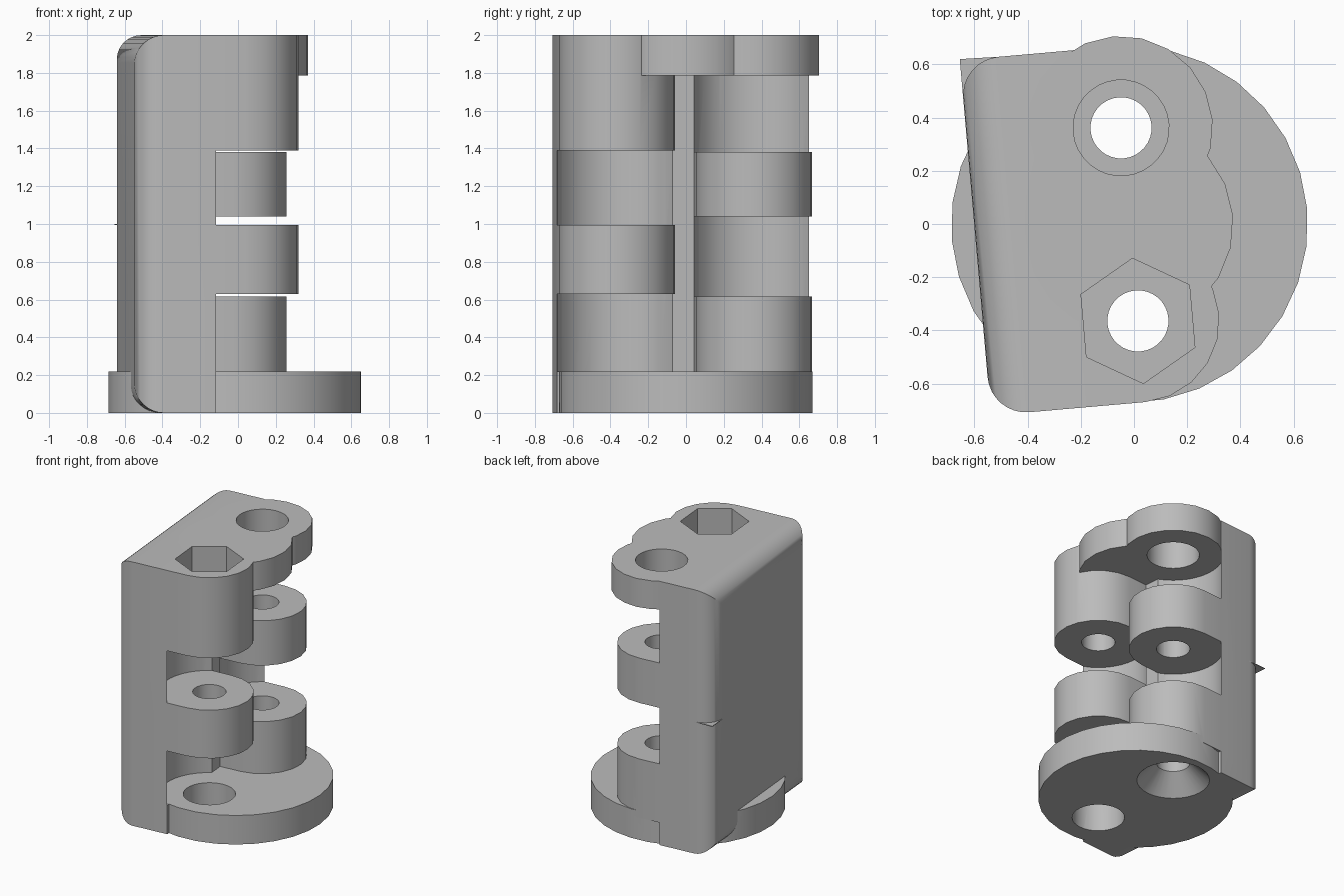
import bpy, bmesh
from math import radians, sin, cos, pi

default = bpy.data.objects.get("Cube")
if default:
    bpy.data.objects.remove(default, do_unlink=True)

grey = bpy.data.materials.new("plain_grey")
grey.use_nodes = True
COLOUR = (0.5, 0.5, 0.5, 1)
grey.diffuse_color = COLOUR
grey.node_tree.nodes["Principled BSDF"].inputs["Base Color"].default_value = COLOUR

TURN = radians(5)               # whole part is turned slightly about z
AXIS_X, AXIS_Y = -0.017, 0.364  # pin axes at +/- AXIS_Y
HALF_W, LEFT, FACE = 0.67, -0.598, -0.175
KNUCKLE_R, CLEAR_R, BOLT_R, HEAD_R = 0.306, 0.345, 0.115, 0.18
BASE_TOP, CAP_BOTTOM, TOP = 0.22, 1.785, 2.0


def finish(name, bm):
    bmesh.ops.recalc_face_normals(bm, faces=bm.faces)
    mesh = bpy.data.meshes.new(name)
    bm.to_mesh(mesh)
    bm.free()
    mesh.materials.append(grey)
    obj = bpy.data.objects.new(name, mesh)
    obj.rotation_euler.z = TURN
    bpy.context.collection.objects.link(obj)
    return obj


def prism(name, outline, z0, z1):
    bm = bmesh.new()
    face = bm.faces.new([bm.verts.new((x, y, z0)) for x, y in outline])
    extruded = bmesh.ops.extrude_face_region(bm, geom=[face])
    for item in extruded["geom"]:
        if isinstance(item, bmesh.types.BMVert):
            item.co.z = z1
    return finish(name, bm)


def arc(x, y, r, start, end, steps):
    angles = [start + (end - start) * i / steps for i in range(steps + 1)]
    return [(x + r * cos(a), y + r * sin(a)) for a in angles]


def disc(name, y, r, z0, z1, sides=32, start=0.0):
    return prism(name, arc(AXIS_X, y, r, start, start + 2 * pi, sides)[:-1], z0, z1)


def combine(target, tool, operation):
    mod = target.modifiers.new(operation, "BOOLEAN")
    mod.operation, mod.solver, mod.object = operation, "EXACT", tool
    bpy.context.view_layer.objects.active = target
    bpy.ops.object.modifier_apply(modifier=mod.name)
    bpy.data.objects.remove(tool, do_unlink=True)


# Mounting block, rounded around its left face
bm = bmesh.new()
bmesh.ops.create_cube(bm, size=1)
for v in bm.verts:
    v.co = (FACE if v.co.x > 0 else LEFT, 2 * HALF_W * v.co.y, TOP * (v.co.z + 0.5))
outer = [e for e in bm.edges if all(v.co.x < FACE - 0.1 for v in e.verts)]
bmesh.ops.bevel(bm, geom=outer, offset=0.145, segments=8, profile=0.5, affect="EDGES")
body = finish("hinge_body", bm)

# Curved clearances for the mating knuckles
for side, z0, z1 in ((-1, BASE_TOP, 0.63), (-1, 0.995, 1.39),
                     (1, 0.615, 1.04), (1, 1.38, CAP_BOTTOM)):
    combine(body, disc("clearance", side * AXIS_Y, CLEAR_R, z0, z1, 40), "DIFFERENCE")

# Knuckles: half round with a straight root into the block
for side, z0, z1 in ((-1, 0.63, 0.995), (-1, 1.39, TOP),
                     (1, BASE_TOP - 0.05, 0.615), (1, 1.04, 1.38)):
    y = side * AXIS_Y
    shape = arc(AXIS_X, y, KNUCKLE_R, -pi / 2, pi / 2, 10)
    shape += [(FACE - 0.05, y + KNUCKLE_R), (FACE - 0.05, y - KNUCKLE_R)]
    combine(body, prism("knuckle", shape, z0, z1), "UNION")

# Round base plate and two-lobed top cap
combine(body, disc("base_plate", 0, HALF_W, 0, BASE_TOP, 30), "UNION")
combine(body, disc("cap_centre", 0, 0.39, CAP_BOTTOM, TOP, 20), "UNION")
combine(body, disc("cap_lobe", AXIS_Y, CLEAR_R, CAP_BOTTOM, TOP, 20), "UNION")

# Bolt holes, wider head clearances and the nut pocket
for side in (-1, 1):
    combine(body, disc("bolt_hole", side * AXIS_Y, BOLT_R, -0.1, 2.1), "DIFFERENCE")
combine(body, disc("base_hole", -AXIS_Y, HEAD_R, -0.1, 0.4), "DIFFERENCE")
combine(body, disc("cap_hole", AXIS_Y, HEAD_R, 1.6, 2.1), "DIFFERENCE")
combine(body, disc("nut_pocket", -AXIS_Y, 0.236, 1.65, 2.1, 6, pi / 2), "DIFFERENCE")

# Countersink under the rear bolt hole
sink = disc("countersink", AXIS_Y, 0.27, -0.02, 0.135)
for v in sink.data.vertices:
    if v.co.z > 0:
        v.co.x = AXIS_X + (v.co.x - AXIS_X) * BOLT_R / 0.27
        v.co.y = AXIS_Y + (v.co.y - AXIS_Y) * BOLT_R / 0.27
combine(body, sink, "DIFFERENCE")

# Thin sliver at the rear left corner
sliver = prism("corner_sliver", [(LEFT, 0.53), (LEFT, 0.674), (-0.45, 0.67)], 0.995, 1.0)

bpy.ops.object.select_all(action="DESELECT")
body.select_set(True)
bpy.context.view_layer.objects.active = body
bpy.ops.object.shade_smooth_by_angle(angle=radians(30))
